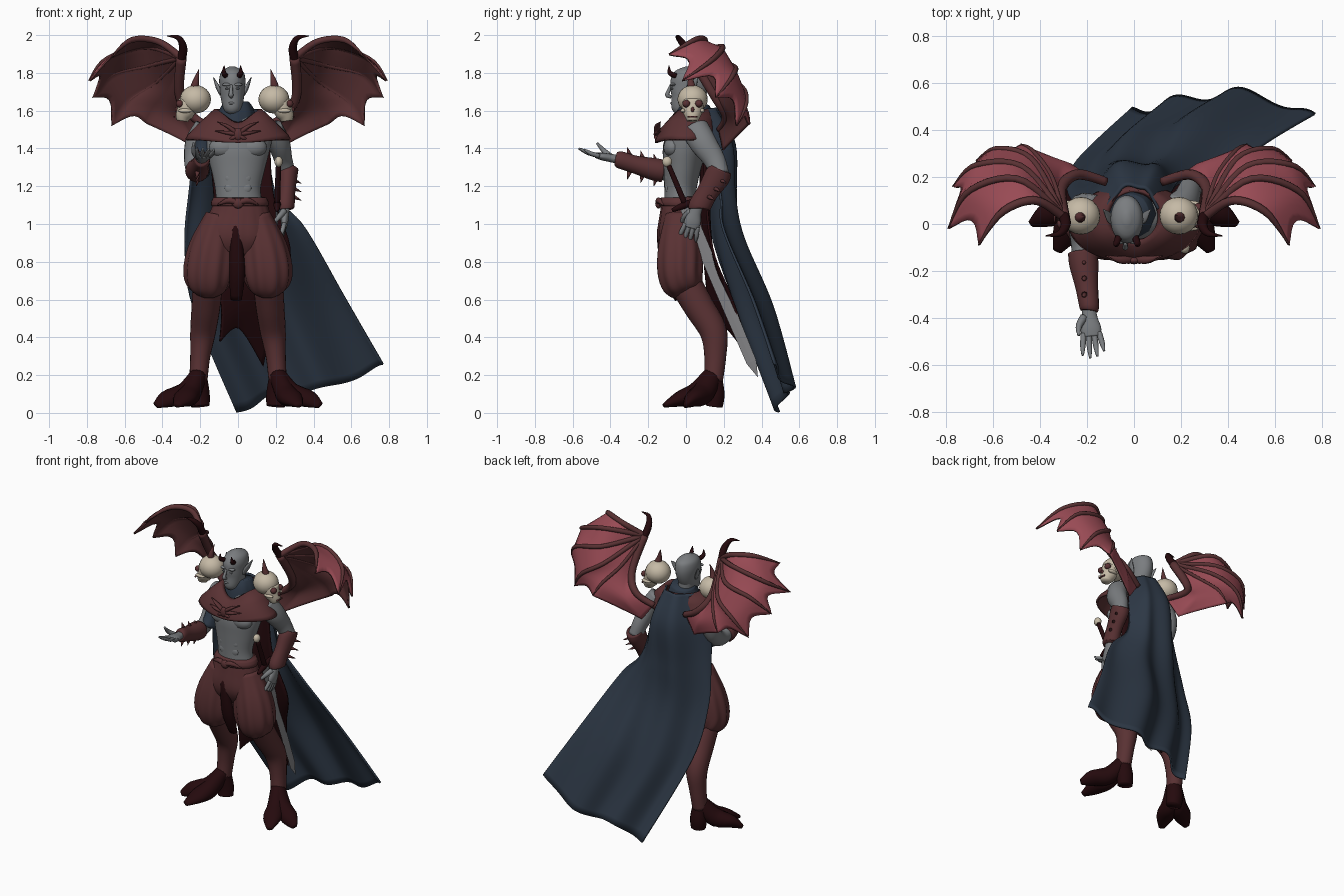
import bpy, math
from mathutils import Vector as V

def mat(name, r, g, b):
    m = bpy.data.materials.new(name)
    m.diffuse_color = (r, g, b, 1)
    return m

SKIN = mat("grey skin", .195, .205, .215)
NAVY = mat("navy cloth", .026, .039, .06)
RED = mat("red brown leather", .1, .031, .033)
DARK = mat("dark red", .018, .003, .004)
PINK = mat("pink membrane", .32, .07, .09)
BONE = mat("bone", .56, .49, .38)
STEEL = mat("steel", .24, .24, .25)

def mesh(name, verts, faces, mats, smooth=True):
    me = bpy.data.meshes.new(name)
    me.from_pydata([tuple(v) for v in verts], [], faces)
    for m in mats if isinstance(mats, list) else [mats]:
        me.materials.append(m)
    for p in me.polygons:
        p.use_smooth = smooth
    ob = bpy.data.objects.new(name, me)
    bpy.context.collection.objects.link(ob)
    return ob

def curve(pts, n):
    # smooth curve through points of any dimension
    out = []
    for k in range(n):
        u = k / (n - 1) * (len(pts) - 1)
        i = min(int(u), len(pts) - 2)
        f = u - i
        a, b, c, d = (pts[max(0, min(len(pts) - 1, i + j))] for j in (-1, 0, 1, 2))
        out.append([.5 * (2 * q + (r - p) * f + (2 * p - 5 * q + 4 * r - s) * f * f
                          + (3 * q - p - 3 * r + s) * f ** 3) for p, q, r, s in zip(a, b, c, d)])
    return out

def grid(name, rows, mats, closed=False, caps=False, flip=False, thick=0, smooth=True):
    n, w = len(rows), len(rows[0])
    faces = []
    for i in range(n - 1):
        for j in range(w if closed else w - 1):
            k = (j + 1) % w
            faces.append((i * w + j, i * w + k, (i + 1) * w + k, (i + 1) * w + j))
    if caps:
        faces += [tuple(range(w))[::-1], tuple((n - 1) * w + j for j in range(w))]
    if flip:
        faces = [f[::-1] for f in faces]
    ob = mesh(name, [p for r in rows for p in r], faces, mats, smooth)
    if thick:
        m = ob.modifiers.new("thickness", 'SOLIDIFY')
        m.thickness = thick
        if isinstance(mats, list):
            m.material_offset = m.material_offset_rim = 1
    return ob

def tube(name, pts, m, n=14, sides=20, ref=None, pleat=0, count=12):
    # swept ellipse: each point is x, y, z, rx, (ry)
    pts = [tuple(p) if len(p) == 5 else tuple(p) + (p[3],) for p in pts]
    c = curve(pts, n)
    d = V(c[-1][:3]) - V(c[0][:3])
    ref = ref or (V((0, 1, 0)) if abs(d.normalized().x) > .85 else V((1, 0, 0)))
    rows = []
    for i, p in enumerate(c):
        t = (V(c[min(i + 1, n - 1)][:3]) - V(c[max(i - 1, 0)][:3])).normalized()
        a = (ref - t * t.dot(ref)).normalized()
        b = t.cross(a)
        rows.append([])
        for j in range(sides):
            g = 2 * math.pi * j / sides
            k = 1 + pleat * math.cos(count * g) * math.sin(math.pi * i / (n - 1))
            rows[-1].append(V(p[:3]) + a * max(p[3], .001) * k * math.cos(g) + b * max(p[4], .001) * k * math.sin(g))
    return grid(name, rows, m, closed=True, caps=True)

def spike(name, base, tip, r, m):
    return tube(name, [(*base, r), (*tip, .001)], m, 3, 8)

def ball(name, c, r, m):
    rows = [[(c[0] + r[0] * math.sin(a) * math.cos(b), c[1] + r[1] * math.sin(a) * math.sin(b), c[2] - r[2] * math.cos(a))
             for b in [j * math.pi / 10 for j in range(20)]] for a in [.01 + i * (math.pi - .02) / 12 for i in range(13)]]
    return grid(name, rows, m, closed=True, caps=True)

# head, neck, face, ears, horns
tube("neck", [(0, .05, 1.48, .07), (-.02, .035, 1.57, .055, .06), (-.03, .03, 1.66, .05, .06)], SKIN)
tube("head", [(-.03, -.05, 1.585, .015), (-.03, -.04, 1.605, .042, .045), (-.03, -.005, 1.66, .06, .083),
              (-.03, .015, 1.72, .067, .1), (-.03, .022, 1.77, .069, .1), (-.03, .022, 1.81, .055, .08),
              (-.03, .022, 1.835, .012, .02)], SKIN, 24, 28)
tube("nose", [(-.035, -.08, 1.735, .007), (-.037, -.094, 1.7, .01), (-.037, -.1, 1.682, .013, .012), (-.036, -.078, 1.672, .008)], SKIN, 8, 12)
tube("lips", [(-.055, -.066, 1.637, .003), (-.035, -.078, 1.64, .007), (-.01, -.066, 1.637, .003)], SKIN, 8, 8)
for s in (-1, 1):
    hx = -.03 + s * .028
    ball("brow", (hx, -.068, 1.738), (.026, .017, .009), SKIN)
    ball("eye", (hx, -.074, 1.717), (.012, .007, .005), SKIN)
    tube("ear", [(-.03 + s * .06, .015, 1.685, .008, .016), (-.03 + s * .078, .03, 1.725, .01, .026),
                 (-.03 + s * .1, .06, 1.775, .002, .004)], SKIN, 10, 12, V((1, 0, 0)))
    tube("head_horn", [(-.03 + s * .035, -.055, 1.785, .015), (-.03 + s * .045, -.085, 1.8, .013),
                       (-.03 + s * .043, -.09, 1.838, .002)], DARK, 10, 10)

# torso with chest and stomach muscles
tube("torso", [(.01, -.03, 1.08, .125, .085), (0, -.03, 1.18, .12, .085), (0, -.02, 1.3, .145, .1),
               (0, -.005, 1.4, .17, .118), (0, .03, 1.48, .18, .115), (0, .04, 1.55, .12, .09), (0, .045, 1.58, .08, .07)], SKIN, 24, 32)
for s in (-1, 1):
    ball("chest_muscle", (s * .073, -.07, 1.405), (.08, .05, .055), SKIN)
    for z in (1.19, 1.245, 1.3):
        ball("stomach_muscle", (s * .033, -.098, z), (.038, .014, .033), SKIN)

# mantle over the shoulders, neck scarf, ornament
rows = []
for rx, ry, cy, z, dip in ((.1, .1, .03, 1.59, .05), (.125, .12, .025, 1.61, .08), (.19, .15, .01, 1.55, .05), (.265, .165, 0, 1.475, .035), (.28, .165, 0, 1.45, .02)):
    rows.append([(rx * math.cos(a), cy + ry * math.sin(a), z - dip * max(0, -math.sin(a)) ** 4)
                 for a in [j * math.pi / 20 for j in range(40)]])
grid("mantle", rows, RED, closed=True, flip=True, thick=.015)
tube("scarf", [(-.01, .04, 1.52, .11, .105), (-.01, .045, 1.59, .095, .095), (-.015, .05, 1.635, .075, .075)], NAVY, 8, 24, pleat=.04, count=8)
ball("mantle_gem", (0, -.155, 1.475), (.026, .016, .034), RED)
for s in (-1, 1):
    for a, l in ((.1, .12), (.55, .11), (-.5, .06)):
        tube("mantle_leaf", [(0, -.15, 1.475, .014), (s * l * .5, -.152, 1.475 + a * l * .7, .016, .01),
                             (s * l, -.135, 1.48 + a * l, .002)], RED, 8, 8)

# skull shoulder pieces facing outward
for s, x in ((-1, -.225), (1, .19)):
    ball("skull", (x, .035, 1.66), (.082, .08, .075), BONE)
    tube("skull_face", [(x + s * .035, .035, 1.65, .058, .055), (x + s * .05, .035, 1.6, .055, .05),
                        (x + s * .065, .035, 1.57, .042, .042), (x + s * .07, .035, 1.545, .03, .03)], BONE, 10, 16, V((0, 1, 0)))
    for d in (-1, 1):
        ball("skull_socket", (x + s * .083, .035 + d * .033, 1.637), (.02, .021, .02), RED)
        ball("skull_cheek", (x + s * .055, .035 + d * .05, 1.6), (.035, .014, .012), BONE)
    ball("skull_nose", (x + s * .101, .035, 1.606), (.008, .009, .014), RED)
    grid("skull_mouth", [[(x + s * .108, .035 + d, z) for d in (-.026, .026)] for z in (1.565, 1.573)], RED, thick=.008)
    tube("skull_spike", [(x + s * .005, .03, 1.72, .024), (x - s * .003, .025, 1.76, .016), (x - s * .018, .035, 1.82, .001)], RED, 8, 10)

# wings: bony fingers fanning from the wrist, webbed by membrane; the sixth line is the web's lower edge
W = (.30, .03, 1.88)
FINGERS = [[W, (.42, .1, 1.965), (.56, .05, 1.975), (.66, -.09, 1.9)],
           [W, (.49, .19, 1.94), (.70, .14, 1.87), (.79, -.02, 1.76)],
           [W, (.47, .24, 1.84), (.67, .25, 1.79), (.77, .16, 1.67)],
           [W, (.43, .27, 1.75), (.58, .32, 1.65), (.67, .27, 1.52)],
           [W, (.35, .2, 1.73), (.43, .31, 1.62), (.48, .34, 1.53)],
           [W, (.32, .18, 1.67), (.28, .26, 1.53), (.2, .2, 1.39)],
           [W, (.31, .15, 1.68), (.24, .21, 1.57), (.12, .18, 1.5)]]
for s in (-1, 1):
    side = [[(s * x, y, z) for x, y, z in f] for f in FINGERS]
    fine = [[V(p) for p in curve(f, 41)] for f in side]
    rows = []
    for i in range(6):
        for k in range(8 if i < 5 else 9):
            u = k / 8
            m = 1 - (.16, .2, .17, .16, .02, 0)[i] * math.sin(math.pi * u)
            row = []
            for t in range(15):
                q = t / 14 * m * 40
                a = min(int(q), 39)
                pa, pb = (fine[g][a].lerp(fine[g][a + 1], q - a) for g in (i, i + 1))
                row.append(pa.lerp(pb, u))
            rows.append(row)
    grid("wing_membrane", rows, [PINK, RED], flip=s < 0, thick=.01)
    for i, f in enumerate(side):
        r = (.02, .017, .016, .015, .012, 0, .028)[i]
        if r:
            tube("wing_arm" if i == 6 else "wing_finger", [(*p, r * k) for p, k in zip(f, (1, .9, .8, .7 if i == 6 else .15))], RED, 18, 10)
    tube("wing_claw", [(s * .305, .05, 1.85, .024), (s * .29, .0, 1.93, .022), (s * .315, -.04, 1.985, .014), (s * .375, -.05, 1.995, .002)], DARK, 14, 10)

# long cape sweeping to one side
ROWS = [[(-.11, .06, 1.6), (-.05, .145, 1.61), (.04, .145, 1.61), (.1, .06, 1.6)],
        [(-.21, .04, 1.42), (-.08, .23, 1.42), (.08, .23, 1.42), (.15, .12, 1.42)],
        [(-.25, .08, 1.15), (-.09, .24, 1.15), (.1, .24, 1.15), (.21, .17, 1.15)],
        [(-.27, .13, .88), (-.08, .26, .88), (.17, .28, .92), (.36, .18, .97)],
        [(-.23, .24, .55), (0, .38, .5), (.28, .43, .55), (.57, .33, .6)],
        [(0, .46, -.01), (.2, .53, .1), (.48, .54, .13), (.77, .45, .25)]]
cols = list(zip(*[curve(r, 61) for r in ROWS]))
rows = []
for j, c in enumerate(cols):
    u = j / 60
    rows.append([])
    for i, p in enumerate(curve(c, 36)):
        v = i / 35
        f = (.005 + .016 * v) * math.sin(u * 19 + 2 * v) + .01 * v * math.sin(u * 8 + 2)
        rows[-1].append((p[0] - .3 * f, p[1] + f, p[2] + .4 * f * v * v))
grid("cape", rows, NAVY, thick=.012)
tube("cape_drape", [(-.17, .02, 1.5, .06, .06), (-.19, .02, 1.38, .05, .06), (-.2, -.03, 1.27, .05, .07)], NAVY, 10, 16, pleat=.08, count=6)

# dark coat tails behind the body, loin cloth in front
TAILS = [[(-.16, .1, 1.45), (0, .17, 1.45), (.17, .1, 1.45)], [(-.13, .08, 1.15), (0, .13, 1.15), (.19, .11, 1.15)],
         [(-.12, .1, .85), (.05, .14, .85), (.28, .15, .85)], [(-.09, .13, .55), (.02, .18, .58), (.2, .25, .6)],
         [(-.1, .16, .38), (.0, .22, .45), (.13, .37, .25)]]
tail_rows = curve([sum(curve(r, 13), []) for r in TAILS], 24)
grid("coat_tails", [[r[k * 3:k * 3 + 3] for k in range(13)] for r in tail_rows], DARK, thick=.012)
tube("loin_cloth", [(-.01, -.125, 1.0, .012, .01), (-.01, -.135, .95, .028, .02), (-.005, -.1, .75, .042, .03), (-.01, -.04, .6, .03, .02)], DARK, 12, 12)

# hips, belt, puffed trousers, legs and cloven feet
tube("hips", [(.01, -.035, 1.14, .132, .09), (.01, -.03, 1.05, .16, .108), (.0, -.03, .93, .2, .118), (0, -.02, .84, .15, .08)], RED, 16, 48, pleat=.02, count=16)
tube("belt", [(.01, -.035, 1.095, .15, .105), (.01, -.035, 1.115, .153, .11), (.01, -.035, 1.14, .14, .098)], RED, 6, 32)
ball("buckle", (.0, -.145, 1.11), (.03, .018, .028), RED)
for s in (-1, 1):
    tube("belt_leaf", [(0, -.145, 1.11, .014), (s * .05, -.143, 1.125, .016), (s * .11, -.12, 1.1, .003)], RED, 8, 8)
    tube("trouser_leg", [(s * .1, -.03, 1.05, .07, .08), (s * .135, -.03, .88, .12, .117), (s * .155, -.03, .74, .13, .12),
                         (s * .155, -.01, .66, .1, .1), (s * .155, 0, .635, .05, .06)], RED, 22, 60, pleat=.04, count=10)
    tube("lower_leg", [(s * .16, 0, .68, .08, .085), (s * .17, .07, .56, .076, .08), (s * .185, .145, .43, .068, .072),
                       (s * .2, .155, .3, .053, .058), (s * .21, .145, .17, .048, .05)], RED, 20, 20)
    for end in ([(.28, .09, .105, .055, .06), (.37, .035, .075, .055, .042), (.435, .0, .04, .02, .012)],
                [(.25, .06, .105, .055, .06), (.285, -.03, .075, .06, .042), (.325, -.115, .04, .02, .012)],
                [(.205, .155, .1, .055, .05), (.2, .15, .035, .05, .045)]):
        tube("foot_toe", [(s * p[0], *p[1:]) for p in [(.21, .14, .2, .045, .05)] + end], DARK, 14, 14)

# arms, spiked bracers and hands
tube("left_upper_arm", [(.17, .05, 1.5, .07, .075), (.215, .09, 1.43, .06, .072), (.24, .15, 1.34, .048, .058), (.262, .18, 1.26, .045, .05)], SKIN, 14, 18)
tube("left_bracer", [(.265, .185, 1.29, .055, .06), (.262, .165, 1.25, .052, .07), (.258, .115, 1.17, .045, .058), (.25, .075, 1.1, .05, .06), (.25, .07, 1.08, .046, .056)], RED, 14, 18)
tube("right_upper_arm", [(-.17, .05, 1.5, .07, .075), (-.22, .06, 1.43, .06, .07), (-.235, .03, 1.33, .05, .058), (-.225, -.06, 1.275, .046, .05), (-.215, -.15, 1.285, .045)], SKIN, 16, 18)
tube("right_bracer", [(-.218, -.12, 1.28, .062, .06), (-.213, -.17, 1.29, .062, .06), (-.2, -.27, 1.315, .048, .048), (-.19, -.35, 1.34, .042, .046), (-.19, -.37, 1.345, .036)], RED, 14, 18)
for k in range(3):
    spike("left_bracer_spike", (.29, .18 - k * .03, 1.235 - k * .045), (.335, .215 - k * .03, 1.215 - k * .045), .014, RED)
    y, z = -.16 - k * .07, 1.285 + k * .018
    spike("right_bracer_spike", (-.21, y, z + .045), (-.215, y - .01, z + .085), .014, RED)
    spike("right_bracer_spike", (-.215, y, z - .045), (-.22, y - .01, z - .085), .014, RED)

def hand(name, w, f, n, thumb, curl):
    f, n = V(f).normalized(), V(n).normalized()
    sd = f.cross(n) * thumb
    P = lambda a, b, c, *r: (*(V(w) + f * a + sd * b + n * c), *r)
    tube(name + "_palm", [P(-.04, 0, 0, .03, .026), P(.02, 0, 0, .032, .022), P(.07, 0, 0, .044, .02), P(.105, 0, 0, .038, .014)], SKIN, 12, 16, sd)
    for i in range(4):
        b, l = .033 - .022 * i, (.085, .1, .095, .075)[i]
        tube(name + "_finger", [P(.09, b, 0, .0125), P(.1 + l * .5, b * 1.25, curl * .3, .0115), P(.1 + l, b * 1.4, curl, .005)], SKIN, 8, 10, sd)
    tube(name + "_thumb", [P(.02, .025, .005, .018), P(.06, .05, .03, .014), P(.105, .055, .065, .006)], SKIN, 8, 10, n)

hand("right_hand", (-.19, -.375, 1.345), (.1, -1, .18), (0, .18, 1), 1, .02)
hand("left_hand", (.25, .055, 1.08), (-.06, -.3, -1), (-1, 0, 0), -1, .035)

# sword hanging at the hip
A, B = V((.215, -.1, 1.33)), V((.175, .38, .19))
L = lambda t: tuple(A.lerp(B, t))
ball("sword_pommel", L(0), (.022, .026, .028), BONE)
tube("sword_grip", [(*L(.01), .014), (*L(.2), .016)], DARK, 6, 10)
g = V(L(.2))
tube("sword_guard", [(*(g + V((0, -.07, -.03))), .01), (*g, .02), (*(g + V((0, .07, .03))), .01)], DARK, 8, 10)
d = (B - A).normalized()
wd = d.cross(V((1, 0, 0))).normalized()
th = d.cross(wd)
rows = [[V(L(t)) + wd * w * c + th * k * c for w, k in ((.034, 0), (0, .007), (-.034, 0), (0, -.007))]
        for t, c in ((.2, 1), (.6, .95), (.93, .8), (1, .02))]
grid("sword_blade", rows, STEEL, closed=True, caps=True, smooth=False)
